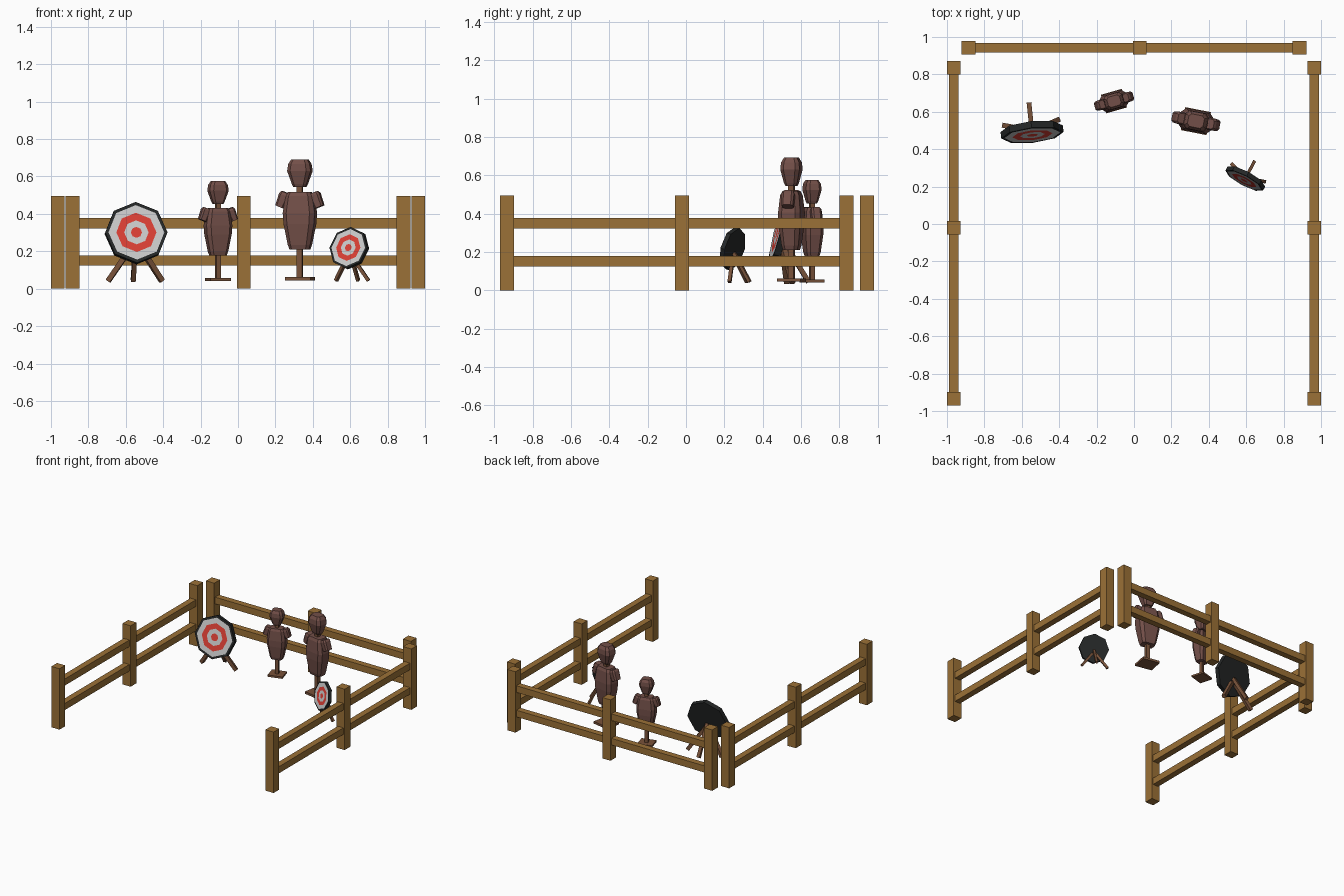
import bpy, bmesh
from math import pi, sin, cos, radians
from mathutils import Matrix, Vector

if "Cube" in bpy.data.objects:
    bpy.data.objects.remove(bpy.data.objects["Cube"])


def material(name, rgb):
    m = bpy.data.materials.new(name)
    m.diffuse_color = (*rgb, 1)
    m.use_nodes = True
    m.node_tree.nodes["Principled BSDF"].inputs["Base Color"].default_value = m.diffuse_color
    return m


FENCE = material("fence_wood", (0.33, 0.165, 0.038))
POLE = material("pole_wood", (0.19, 0.085, 0.042))
BODY = material("dummy_cloth", (0.17, 0.078, 0.065))
BLACK = material("target_black", (0.018, 0.02, 0.02))
GREY = material("target_grey", (0.52, 0.54, 0.54))
RED = material("target_red", (0.72, 0.05, 0.035))


def finish(name, bm, mats, matrix=Matrix()):
    bmesh.ops.recalc_face_normals(bm, faces=bm.faces)
    me = bpy.data.meshes.new(name)
    bm.to_mesh(me)
    bm.free()
    for m in mats:
        me.materials.append(m)
    ob = bpy.data.objects.new(name, me)
    ob.matrix_world = matrix
    bpy.context.collection.objects.link(ob)
    return ob


def box(name, size, matrix, mat):
    bm = bmesh.new()
    bmesh.ops.create_cube(bm, size=1, matrix=Matrix.Diagonal((*size, 1)))
    return finish(name, bm, [mat], matrix)


def beam(name, a, b, w, mat, place):
    a, b = Vector(a), Vector(b)
    rot = (b - a).to_track_quat('Z', 'Y').to_matrix().to_4x4()
    box(name, (w, w, (b - a).length),
        place @ Matrix.Translation((a + b) / 2) @ rot, mat)


def loft(name, sections, mat, matrix):
    """Stack of chamfered rectangles given as (z, width, depth)."""
    bm = bmesh.new()
    rings = []
    for z, w, d in sections:
        x, y = w / 2, d / 2
        c = min(x, y) * 0.4
        pts = [(x, c - y), (x, y - c), (x - c, y), (c - x, y),
               (-x, y - c), (-x, c - y), (c - x, -y), (x - c, -y)]
        rings.append([bm.verts.new((px, py, z)) for px, py in pts])
    for lo, hi in zip(rings, rings[1:]):
        for i in range(8):
            j = (i + 1) % 8
            bm.faces.new((lo[i], lo[j], hi[j], hi[i]))
    bm.faces.new(rings[0])
    bm.faces.new(rings[-1])
    finish(name, bm, [mat], matrix)


def placement(x, y, z, yaw, s):
    return (Matrix.Translation((x, y, z)) @ Matrix.Rotation(radians(yaw), 4, 'Z')
            @ Matrix.Scale(s, 4))


# Fence: three posts and two rails per run, on three sides
def fence(name, place, posts):
    for i, u in enumerate(posts):
        box(f"{name}_post_{i}", (0.073, 0.073, 0.495),
            place @ Matrix.Translation((u, 0, 0.2475)), FENCE)
    for i, z in enumerate((0.151, 0.35)):
        box(f"{name}_rail_{i}", (posts[-1] - posts[0], 0.05, 0.054),
            place @ Matrix.Translation(((posts[0] + posts[-1]) / 2, 0, z)), FENCE)


fence("back_fence", Matrix.Translation((0, 0.943, 0)), (-0.885, 0.03, 0.885))
for name, x in (("left_fence", -0.963), ("right_fence", 0.963)):
    fence(name, Matrix.Translation((x, 0, 0)) @ Matrix.Rotation(pi / 2, 4, 'Z'),
          (-0.934, -0.02, 0.836))


# Archery target: octagonal disc with painted rings on a tripod
def target(name, place):
    bm = bmesh.new()
    steps = [(0.1675, 0.018), (0.1675, -0.018), (0.15, -0.018), (0.108, -0.018),
             (0.066, -0.018), (0.03, -0.018)]
    rings = [[bm.verts.new((r * sin(i * pi / 4), y, r * cos(i * pi / 4)))
              for i in range(8)] for r, y in steps]
    bm.faces.new(rings[0])
    for a, b, slot in zip(rings, rings[1:], (0, 0, 1, 2, 1)):
        for i in range(8):
            j = (i + 1) % 8
            bm.faces.new((a[i], a[j], b[j], b[i])).material_index = slot
    bm.faces.new(rings[-1]).material_index = 2
    finish(name + "_disc", bm, [BLACK, GREY, RED],
           place @ Matrix.Rotation(radians(-14), 4, 'X'))
    for side, sx in (("left", -1), ("right", 1)):
        beam(f"{name}_{side}_leg", (sx * 0.02, 0.012, -0.07),
             (sx * 0.145, 0.05, -0.256), 0.027, POLE, place)
    beam(name + "_back_leg", (0, 0.012, -0.03), (0, 0.148, -0.254), 0.025, POLE, place)


target("large_target", placement(-0.545, 0.492, 0.297, 6, 1))
target("small_target", placement(0.595, 0.243, 0.217, -28, 0.68))


# Practice dummy: base, pole, torso, head and two angled shoulders
def dummy(name, place):
    box(name + "_base", (0.14, 0.125, 0.018), place @ Matrix.Translation((0, 0, 0.009)), POLE)
    beam(name + "_pole", (0, 0, 0.01), (0, 0, 0.52), 0.03, POLE, place)
    loft(name + "_torso", [(0.165, 0.105, 0.075), (0.19, 0.122, 0.09), (0.30, 0.165, 0.115),
                           (0.36, 0.174, 0.118), (0.45, 0.145, 0.10), (0.472, 0.12, 0.08)],
         BODY, place)
    loft(name + "_head", [(0.498, 0.064, 0.055), (0.515, 0.08, 0.07), (0.585, 0.128, 0.102),
                          (0.622, 0.116, 0.096), (0.647, 0.085, 0.068)], BODY, place)
    for side, sx in (("left", -1), ("right", 1)):
        tilt = Matrix.Rotation(sx * radians(22), 4, 'Y')
        loft(f"{name}_{side}_shoulder",
             [(-0.043, 0.05, 0.06), (0.025, 0.06, 0.066), (0.04, 0.045, 0.052)], BODY,
             place @ Matrix.Translation((sx * 0.091, 0, 0.432))
             @ Matrix.Rotation(-sx * radians(22), 4, 'Y'))


dummy("large_dummy", placement(0.331, 0.55, 0.045, -11, 1))
dummy("small_dummy", placement(-0.107, 0.657, 0.042, 16, 0.825))
